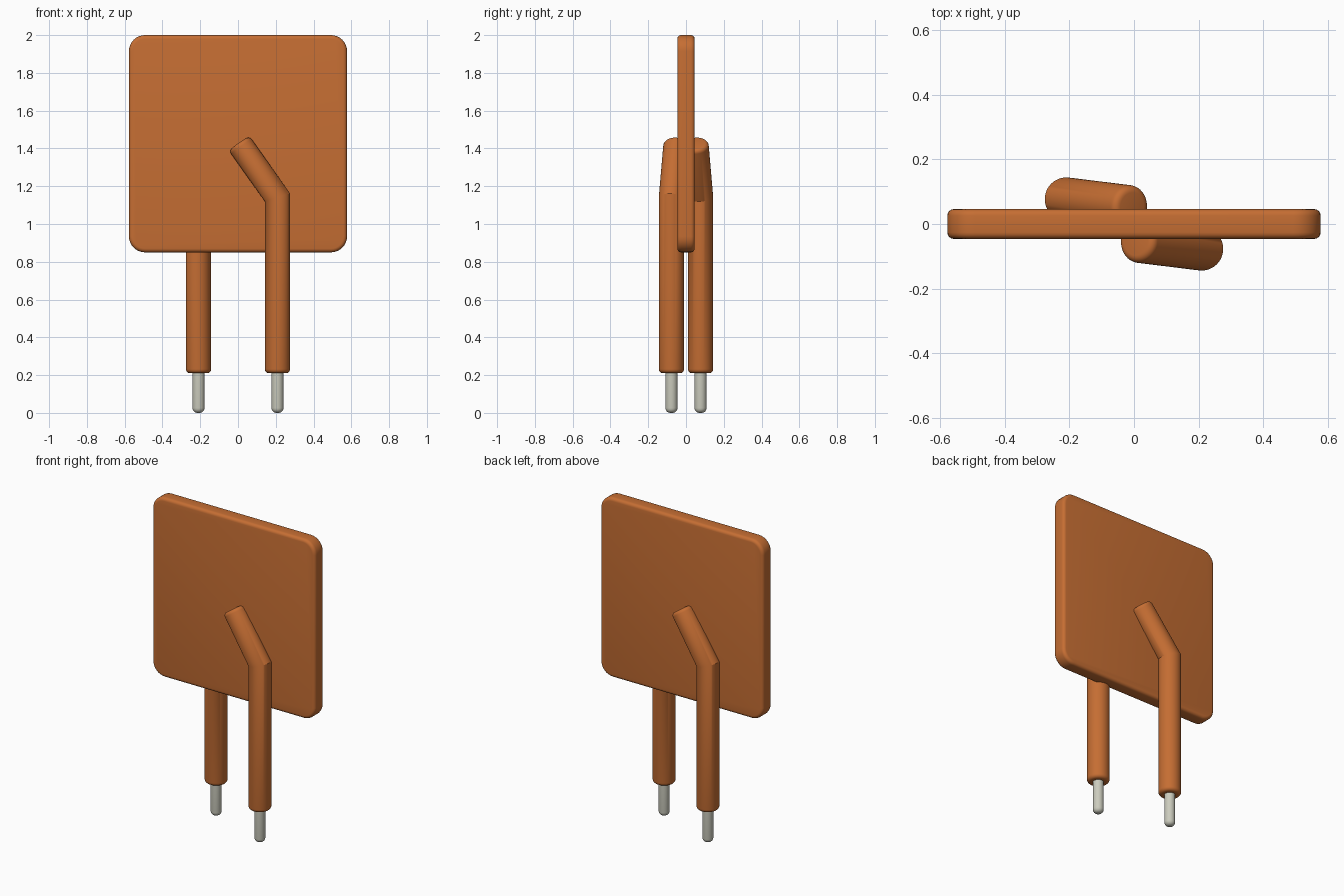
import bpy, bmesh, math
from mathutils import Vector, Matrix

cube = bpy.data.objects.get("Cube")
if cube:
    bpy.data.objects.remove(cube, do_unlink=True)


def material(name, rgb):
    m = bpy.data.materials.new(name)
    m.use_nodes = True
    m.diffuse_color = (*rgb, 1)
    m.node_tree.nodes["Principled BSDF"].inputs["Base Color"].default_value = (*rgb, 1)
    return m


orange = material("copper orange", (0.56, 0.155, 0.033))
metal = material("pale metal", (0.60, 0.60, 0.51))


def finish(name, bm, mat, angle=30):
    bmesh.ops.recalc_face_normals(bm, faces=bm.faces)
    me = bpy.data.meshes.new(name)
    bm.to_mesh(me)
    bm.free()
    me.materials.append(mat)
    ob = bpy.data.objects.new(name, me)
    bpy.context.collection.objects.link(ob)
    bpy.ops.object.select_all(action='DESELECT')
    ob.select_set(True)
    bpy.context.view_layer.objects.active = ob
    bpy.ops.object.shade_smooth_by_angle(angle=math.radians(angle))
    return ob


def loft(rings):
    """Bridge a list of point rings and cap both ends."""
    bm = bmesh.new()
    vs = [[bm.verts.new(p) for p in r] for r in rings]
    n = len(vs[0])
    for a, b in zip(vs, vs[1:]):
        for i in range(n):
            j = (i + 1) % n
            bm.faces.new((a[i], a[j], b[j], b[i]))
    bm.faces.new(vs[0][::-1])
    bm.faces.new(vs[-1])
    return bm


SIDES = 48


def circle(c, r):
    return [Vector((c[0] + r * math.cos(2 * math.pi * i / SIDES),
                    c[1] + r * math.sin(2 * math.pi * i / SIDES), c[2])) for i in range(SIDES)]


def rounding(r, steps=5):
    """Inset and axial offset pairs of a rounded rim, from cap to side."""
    angles = [math.pi / 2 * i / steps for i in range(steps + 1)]
    return [(r * (1 - math.sin(a)), r * (1 - math.cos(a))) for a in angles]


# Square plate: rounded corners, then softened rims
bm = bmesh.new()
bmesh.ops.create_cube(bm, size=1, matrix=Matrix.Translation((0, 0, 1.425)) @ Matrix.Diagonal((1.155, 0.092, 1.15, 1)))
corners = [e for e in bm.edges if abs(e.verts[0].co.y - e.verts[1].co.y) > 0.05]
bmesh.ops.bevel(bm, geom=corners, offset=0.085, segments=8, profile=0.5, affect='EDGES')
rims = [e for e in bm.edges if e.calc_face_angle(0) > math.radians(60)]
bmesh.ops.bevel(bm, geom=rims, offset=0.02, segments=4, profile=0.5, affect='EDGES')
finish("plate", bm, orange)

# Bent leg with a mitred elbow, and its contact pin; the back pair is turned half round
R = 0.067
foot = Vector((0.209, -0.077, 0.21))
elbow = Vector((0.209, -0.077, 1.14))
tip = Vector((0.006, -0.052, 1.427))
d = (tip - elbow).normalized()
miter = (d + Vector((0, 0, 1))).normalized()

for side, turn in (("front", 0), ("back", math.pi)):
    spin = Matrix.Rotation(turn, 4, 'Z')
    rings = [circle(foot + Vector((0, 0, h)), R - inset) for inset, h in rounding(0.022)]
    bend = []
    for p in circle(elbow, R):
        p.z += (elbow - p).dot(miter) / miter.z
        bend.append(p)
    rings.append(bend)
    ends = [p + d * (tip - p).dot(d) for p in bend]
    for inset, h in reversed(rounding(0.022)):
        rings.append([tip + (p - tip) * (1 - inset / R) - d * h for p in ends])
    bm = loft(rings)
    bm.transform(spin)
    finish(side + "_leg", bm, orange)

    pin_rings = [circle((foot.x, foot.y, h), 0.032 - inset) for inset, h in rounding(0.026)]
    pin_rings.append(circle((foot.x, foot.y, 0.24), 0.032))
    bm = loft(pin_rings)
    bm.transform(spin)
    finish(side + "_pin", bm, metal)
